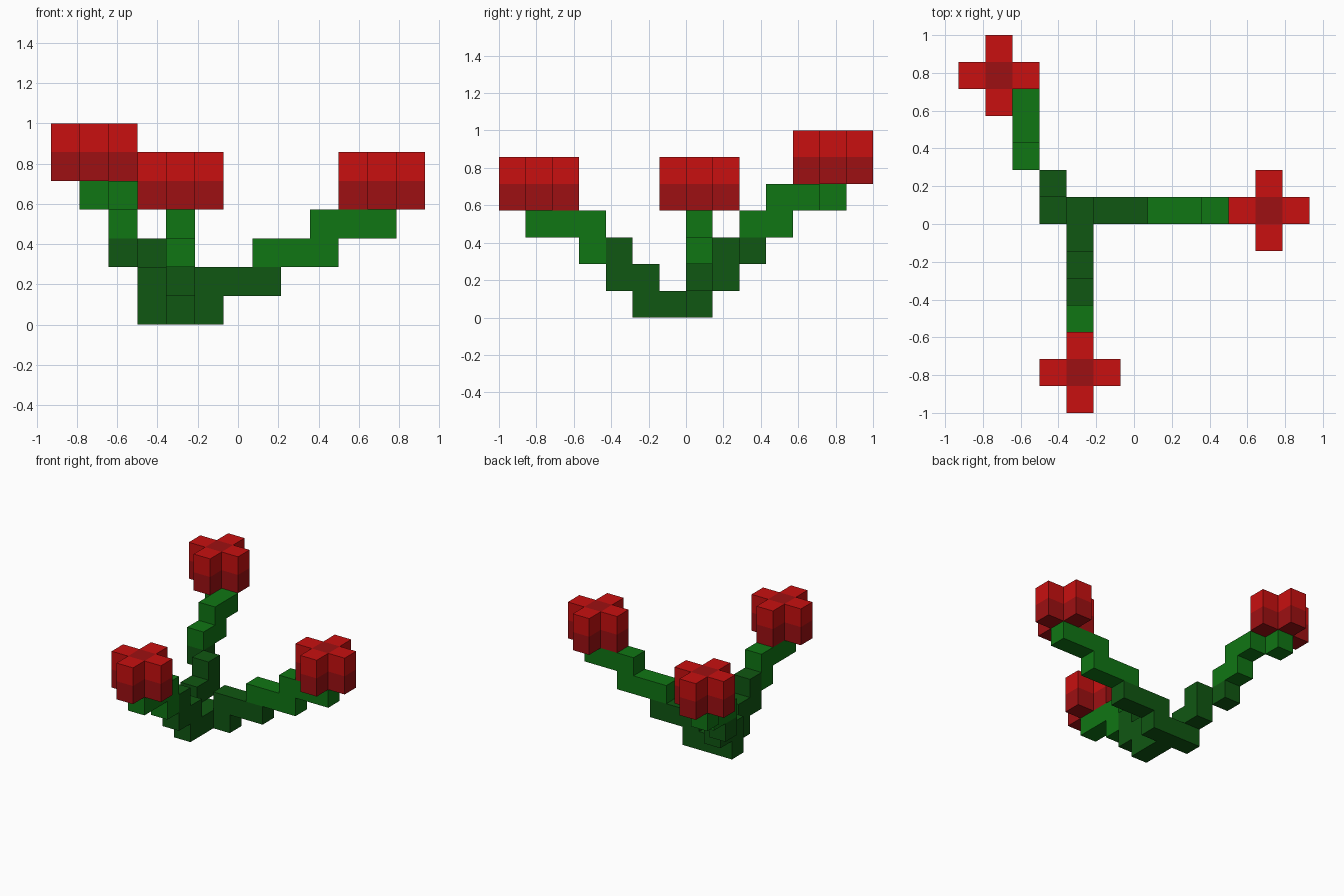
import bpy
import bmesh
from mathutils import Vector

old = bpy.data.objects.get("Cube")
if old:
    bpy.data.objects.remove(old, do_unlink=True)

UNIT = 1 / 7                       # edge of one block
ORIGIN = Vector((-6.5, -7, 0))     # corner of the block grid


def material(name, color):
    mat = bpy.data.materials.new(name)
    mat.use_nodes = True
    mat.diffuse_color = (*color, 1)
    bsdf = next(n for n in mat.node_tree.nodes if n.type == 'BSDF_PRINCIPLED')
    bsdf.inputs["Base Color"].default_value = (*color, 1)
    bsdf.inputs["Roughness"].default_value = 0.9
    return mat


DARK_GREEN = material("dark green", (0.005, 0.095, 0.006))
GREEN = material("leaf green", (0.005, 0.18, 0.007))
DARK_RED = material("dark red", (0.34, 0.005, 0.006))
RED = material("petal red", (0.58, 0.005, 0.005))


def run(start, end):
    """All grid cells from start to end, inclusive."""
    spans = [range(min(a, b), max(a, b) + 1) for a, b in zip(start, end)]
    return [(x, y, z) for x in spans[0] for y in spans[1] for z in spans[2]]


def stem(*pieces):
    """Cells of a stepped stem, given as (start, end) runs."""
    return {cell for start, end in pieces for cell in run(start, end)}


def flower(x, y, z):
    """Cross-shaped head, two blocks tall."""
    spots = [(0, 0), (1, 0), (-1, 0), (0, 1), (0, -1)]
    return {(x + a, y + b, z + c) for a, b in spots for c in (0, 1)}


# Stems, each climbing outwards from the shared base
front_stem = stem(((4, 7, 0), (4, 5, 0)), ((4, 5, 1), (4, 4, 1)),
                  ((4, 4, 2), (4, 3, 2)), ((4, 3, 3), (4, 1, 3)))
left_stem = stem(((5, 7, 0), (5, 7, 0)), ((5, 7, 1), (7, 7, 1)),
                 ((7, 7, 2), (9, 7, 2)), ((9, 7, 3), (11, 7, 3)))
back_stem = stem(((3, 7, 0), (3, 7, 1)), ((3, 8, 1), (3, 8, 2)),
                 ((2, 9, 2), (2, 9, 3)), ((2, 10, 3), (2, 10, 4)),
                 ((2, 11, 4), (2, 11, 4)), ((1, 12, 4), (1, 12, 4)))

# Flower heads: centre column cell at the bottom of each
heads = {"front_flower": (4, 1, 4), "left_flower": (11, 7, 4), "back_flower": (1, 12, 5)}

# Each part: cells, materials, and the rule that picks the second material
parts = {
    "front_stem": (front_stem, (DARK_GREEN, GREEN), lambda c: c[1] <= 3),
    "left_stem": (left_stem, (DARK_GREEN, GREEN), lambda c: c[2] >= 2),
    "back_stem": (back_stem, (DARK_GREEN, GREEN), lambda c: c[2] >= 3),
}
for name, h in heads.items():
    parts[name] = (flower(*h), (DARK_RED, RED),
                   lambda c, h=h: c[2] > h[2] and c[:2] != h[:2])

filled = set().union(*(p[0] for p in parts.values()))


def build(name, cells, mats, rule):
    """Skin the cells with the faces that are not against another block."""
    bm = bmesh.new()
    for cell in sorted(cells):
        center = Vector(cell) + Vector((0.5, 0.5, 0.5))
        for axis in range(3):
            for sign in (-1, 1):
                n = Vector((0, 0, 0))
                n[axis] = sign
                if tuple(int(v) for v in Vector(cell) + n) in filled:
                    continue
                u = Vector((0, 0, 0))
                u[(axis + 1) % 3] = 1
                w = n.cross(u)
                corners = [center + (n + u * a + w * b) / 2
                           for a, b in ((-1, -1), (1, -1), (1, 1), (-1, 1))]
                face = bm.faces.new([bm.verts.new((p + ORIGIN) * UNIT) for p in corners])
                face.material_index = int(rule(cell))
    bmesh.ops.remove_doubles(bm, verts=bm.verts, dist=0.001)
    mesh = bpy.data.meshes.new(name)
    bm.to_mesh(mesh)
    bm.free()
    for mat in mats:
        mesh.materials.append(mat)
    bpy.context.scene.collection.objects.link(bpy.data.objects.new(name, mesh))


for name, (cells, mats, rule) in parts.items():
    build(name, cells, mats, rule)
